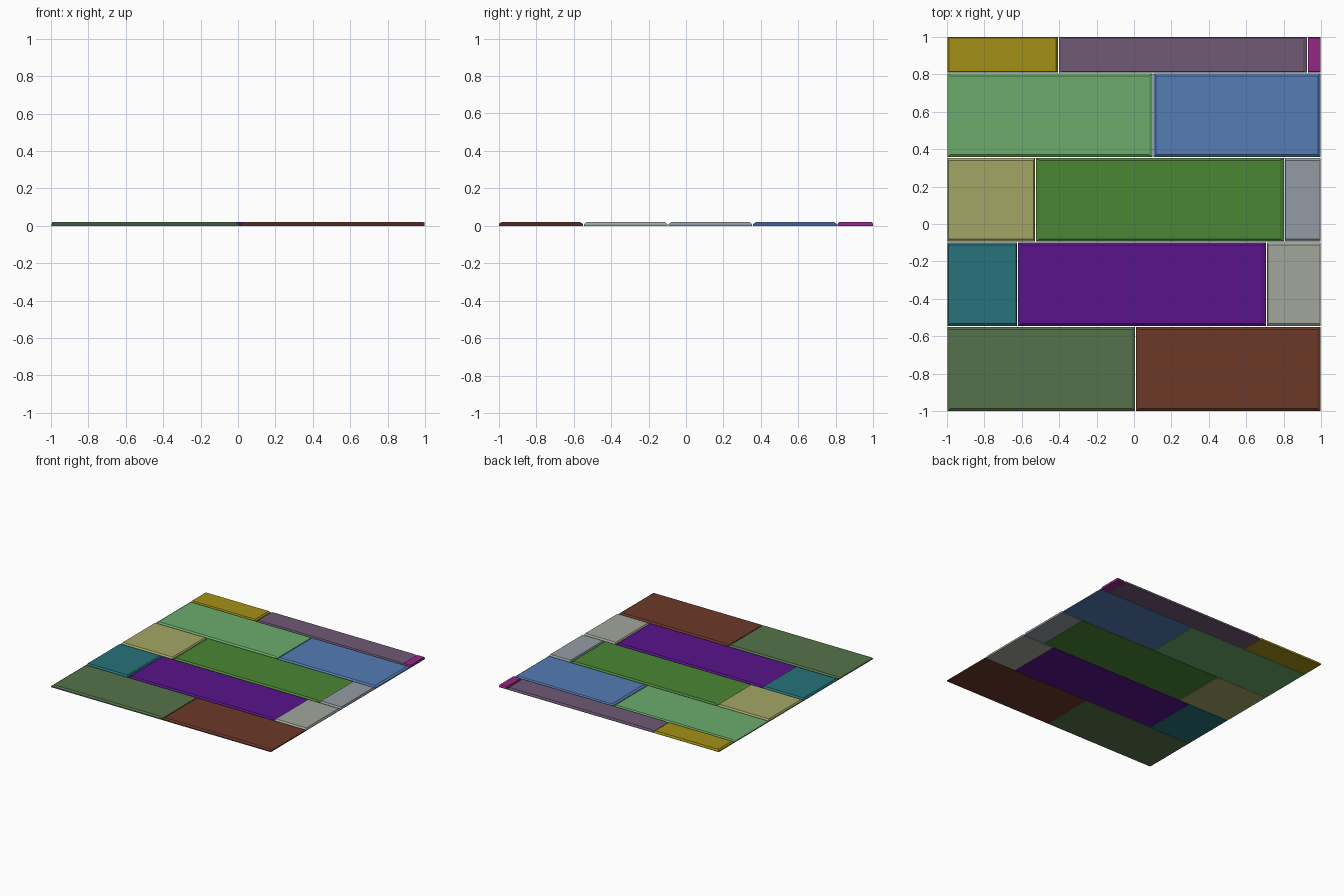
import bpy, bmesh

if "Cube" in bpy.data.objects:
    bpy.data.objects.remove(bpy.data.objects["Cube"])

HEIGHT = 0.019
GAP = 0.005


def plank(name, x0, x1, y0, y1, color):
    """Board with vertical lower sides and a chamfered top that scales with its size."""
    bx, by, bz = 0.016 * (x1 - x0), 0.030 * (y1 - y0), 0.010
    bm = bmesh.new()
    loops = []
    for z, ix, iy in ((0, 0, 0), (HEIGHT - bz, 0, 0), (HEIGHT, bx, by)):
        loops.append([bm.verts.new((x, y, z)) for x, y in (
            (x0 + ix, y0 + iy), (x1 - ix, y0 + iy),
            (x1 - ix, y1 - iy), (x0 + ix, y1 - iy))])
    bm.faces.new(loops[0][::-1])
    bm.faces.new(loops[2])
    for low, high in zip(loops, loops[1:]):
        for i in range(4):
            j = (i + 1) % 4
            bm.faces.new((low[i], low[j], high[j], high[i]))
    mesh = bpy.data.meshes.new(name)
    bm.to_mesh(mesh)
    bm.free()
    mat = bpy.data.materials.new(name + "_paint")
    mat.diffuse_color = (*color, 1)
    mat.use_nodes = True
    mat.node_tree.nodes["Principled BSDF"].inputs["Base Color"].default_value = mat.diffuse_color
    mesh.materials.append(mat)
    bpy.context.collection.objects.link(bpy.data.objects.new(name, mesh))


# Rows from front to back: y start, y end, end joints, plank colours
rows = [
    (-1.0, -0.548, [0.008], [(0.09, 0.17, 0.07), (0.15, 0.04, 0.022)]),
    (-0.548, -0.096, [-0.622, 0.709],
     [(0.02, 0.17, 0.20), (0.10, 0.007, 0.26), (0.36, 0.38, 0.33)]),
    (-0.096, 0.356, [-0.527, 0.804],
     [(0.37, 0.38, 0.13), (0.07, 0.24, 0.035), (0.29, 0.33, 0.37)]),
    (0.356, 0.808, [0.102], [(0.15, 0.41, 0.15), (0.09, 0.20, 0.46)]),
    (0.808, 1.0, [-0.404, 0.928],
     [(0.37, 0.28, 0.008), (0.16, 0.10, 0.18), (0.30, 0.02, 0.23)]),
]

# Lay the boards with a narrow joint between neighbours
for r, (y0, y1, joints, colors) in enumerate(rows):
    xs = [-1.0 + 0.002 - GAP / 2] + joints + [0.998 + GAP / 2]
    ya = y0 if r == 0 else y0 + GAP / 2
    yb = y1 if r == len(rows) - 1 else y1 - GAP / 2
    for c, color in enumerate(colors):
        plank(f"floor_plank_row{r + 1}_{c + 1}",
              xs[c] + GAP / 2, xs[c + 1] - GAP / 2, ya, yb, color)
